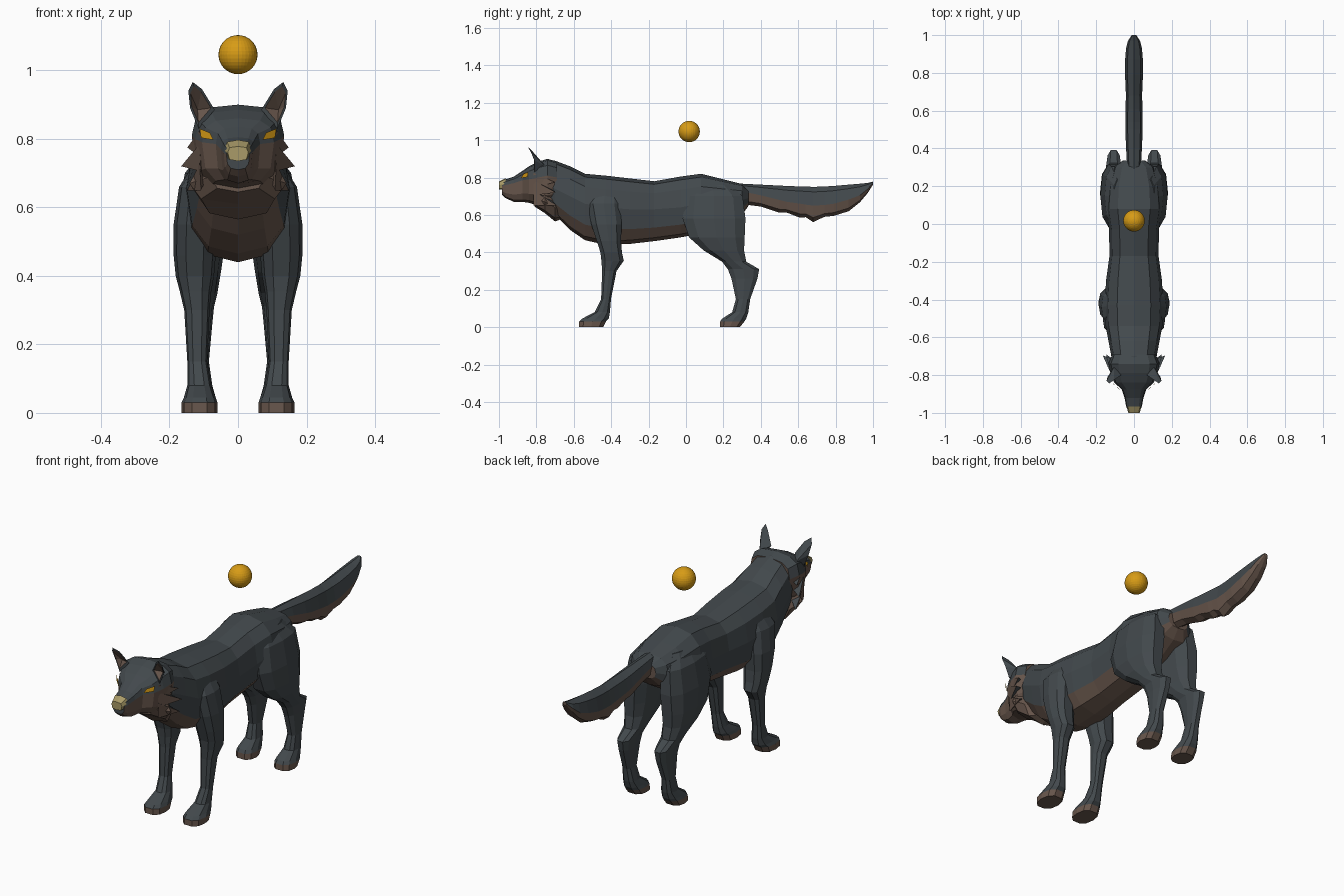
import bpy, bmesh
from math import sin, cos, pi, copysign
from mathutils import Vector


def material(name, rgb):
    m = bpy.data.materials.new(name)
    m.diffuse_color = (*rgb, 1)
    return m


SLATE = material("slate_fur", (0.055, 0.066, 0.073))
BROWN = material("brown_fur", (0.14, 0.095, 0.073))
GOLD = material("gold", (0.68, 0.33, 0.008))
TAN = material("tan_nose", (0.40, 0.33, 0.14))


def build(name, verts, faces, mats, rule=None, mirror=False):
    """Flat-shaded mesh; rule(face number, centre, normal) picks the material."""
    bm = bmesh.new()
    vs = [bm.verts.new(v) for v in verts]
    for f in faces:
        bm.faces.new([vs[i] for i in f])
    bmesh.ops.recalc_face_normals(bm, faces=bm.faces[:])
    if rule:
        for k, f in enumerate(bm.faces):
            f.material_index = rule(k, f.calc_center_median(), f.normal)
    me = bpy.data.meshes.new(name)
    bm.to_mesh(me)
    bm.free()
    for m in mats:
        me.materials.append(m)
    ob = bpy.data.objects.new(name, me)
    bpy.context.collection.objects.link(ob)
    if mirror:
        ob.modifiers.new("mirror", 'MIRROR').use_mirror_merge = False
    return ob


def loft(name, rings, mats, rule=None, mirror=False):
    n = len(rings[0])
    verts = [p for r in rings for p in r]
    faces = [(i * n + j, i * n + (j + 1) % n, (i + 1) * n + (j + 1) % n, (i + 1) * n + j)
             for i in range(len(rings) - 1) for j in range(n)]
    faces += [tuple(range(n)), tuple(range(len(verts) - n, len(verts)))]
    return build(name, verts, faces, mats, rule, mirror)


def se(v, p):
    return copysign(abs(v) ** p, v) if abs(v) > 1e-6 else 0.0


def along_y(name, sections, mats, n=12, power=0.8, split=0.0):
    """Sections: y, top, widest height, bottom, half width. Lower faces use the second colour."""
    rings = []
    for y, top, mid, bot, hw in sections:
        ring = []
        for j in range(n):
            a = 2 * pi * j / n
            s = se(sin(a), power)
            ring.append((hw * se(cos(a), power), y, mid + s * ((top - mid) if s > 0 else (mid - bot))))
        rings.append(ring)
    count = (len(sections) - 1) * n

    def rule(k, c, nrm):
        if len(mats) == 1:
            return 0
        if k >= count:
            return 1 if k > count else 0
        return int(sin(2 * pi * (k % n + 0.5) / n) < split)
    return loft(name, rings, mats, rule)


def leg(name, sections, n=10):
    """Sections: z, front y, back y, inner x, outer x."""
    rings = [[((xi + xo) / 2 + (xo - xi) / 2 * se(cos(2 * pi * j / n), 0.75),
               (yf + yb) / 2 + (yb - yf) / 2 * se(sin(2 * pi * j / n), 0.85), z) for j in range(n)]
             for z, yf, yb, xi, xo in sections]
    # brown paws and soles
    return loft(name, rings, [SLATE, BROWN], lambda k, c, nrm: int(c.z < 0.034), True)


# torso and neck, brown chest and belly
along_y("body", [
    (-.76, .89, .76, .66, .10), (-.70, .89, .74, .60, .12), (-.62, .86, .70, .52, .135),
    (-.54, .82, .66, .465, .15), (-.43, .81, .64, .44, .155), (-.30, .795, .63, .445, .148),
    (-.17, .78, .63, .46, .13), (-.03, .805, .64, .48, .132), (.08, .82, .66, .50, .15),
    (.20, .79, .67, .54, .14), (.30, .765, .68, .60, .11), (.335, .73, .69, .65, .06)],
    [SLATE, BROWN], split=-0.4)

# head with a dark bridge and brown jaw
along_y("head", [
    (-.985, .78, .755, .71, .034), (-.965, .79, .76, .69, .042), (-.92, .805, .77, .67, .05),
    (-.875, .835, .785, .67, .065), (-.84, .86, .79, .665, .105), (-.79, .885, .80, .65, .125),
    (-.74, .90, .81, .64, .135), (-.69, .885, .80, .66, .115)],
    [SLATE, BROWN], power=0.7)

# nose
along_y("nose", [(-1.0, .778, .76, .735, .03), (-.965, .797, .766, .738, .04)], [TAN], n=8, power=0.6)

# throat ruff
along_y("throat_ruff", [
    (-.81, .72, .69, .645, .08), (-.755, .75, .67, .61, .142),
    (-.70, .72, .64, .565, .11), (-.66, .66, .62, .58, .05)], [BROWN], n=8)

# tail with a ragged brown underside
along_y("tail", [
    (.28, .768, .73, .66, .035), (.40, .762, .705, .645, .042), (.50, .757, .68, .612, .046),
    (.54, .755, .67, .612, .046), (.61, .752, .66, .585, .045), (.64, .752, .655, .588, .044),
    (.68, .75, .65, .562, .043), (.74, .752, .653, .59, .045), (.79, .755, .66, .595, .048),
    (.87, .762, .682, .62, .047), (.93, .767, .705, .668, .042), (.97, .771, .737, .715, .032),
    (1.0, .778, .77, .762, .012)], [SLATE, BROWN], n=8, power=0.9)

# legs
leg("front_leg", [
    (.74, -.50, -.36, .05, .12), (.66, -.53, -.35, .06, .172), (.55, -.51, -.34, .06, .188),
    (.46, -.48, -.345, .065, .188), (.40, -.46, -.34, .07, .182), (.355, -.455, -.33, .078, .17),
    (.30, -.45, -.37, .083, .157), (.15, -.455, -.40, .09, .148), (.08, -.49, -.405, .078, .148),
    (.045, -.56, -.41, .065, .158), (.03, -.575, -.425, .06, .165), (0, -.575, -.44, .06, .165)])
leg("hind_leg", [
    (.76, .04, .24, .04, .11), (.70, -.01, .31, .03, .155), (.58, -.025, .325, .03, .178),
    (.48, .01, .32, .04, .18), (.41, .09, .315, .05, .17), (.35, .19, .325, .06, .155),
    (.31, .22, .395, .07, .145), (.26, .24, .385, .075, .14), (.15, .265, .345, .085, .14),
    (.08, .245, .335, .075, .145), (.045, .19, .325, .065, .155), (.03, .18, .315, .06, .16),
    (0, .18, .29, .06, .16)])

# ears: dark rim and back, brown hollow
rim = [Vector(p) for p in ((.068, -.80, .885), (.105, -.825, .945), (.132, -.845, .966),
                           (.145, -.83, .94), (.14, -.81, .89), (.115, -.81, .83))]
hollow = Vector((.118, -.785, .885))
mid = sum(rim, Vector()) / 6
inner = [p.lerp(mid, 0.22) for p in rim]
ear_faces = []
for i in range(6):
    j = (i + 1) % 6
    ear_faces += [(i, j, 6 + j, 6 + i), (6 + i, 6 + j, 12), (i, j, 13)]
build("ear", rim + inner + [hollow, Vector((.105, -.755, .865))], ear_faces,
      [SLATE, BROWN], lambda k, c, nrm: int(k % 3 == 1), True)

# eyes
build("eye", [(.072, -.882, .797), (.082, -.870, .818), (.112, -.844, .830), (.108, -.847, .803)],
      [(0, 1, 2, 3)], [GOLD], mirror=True)

# cheek fur spikes, dark behind
for i, (z, tip) in enumerate((((.785), (.148, -.70, .775)), ((.745), (.166, -.695, .72)),
                              ((.69), (.148, -.69, .65)))):
    build("cheek_tuft_%d" % (i + 1),
          [(.112, -.815, z + .04), (.108, -.815, z - .04), (.09, -.73, z), tip],
          [(0, 1, 2), (0, 1, 3), (1, 2, 3), (2, 0, 3)], [BROWN, SLATE],
          lambda k, c, nrm: int(nrm.y > 0.3), True)

# floating orb
bpy.ops.mesh.primitive_uv_sphere_add(segments=32, ring_count=16, radius=.057, location=(0, .017, 1.046))
orb = bpy.context.object
orb.name = "floating_orb"
orb.data.materials.append(GOLD)
